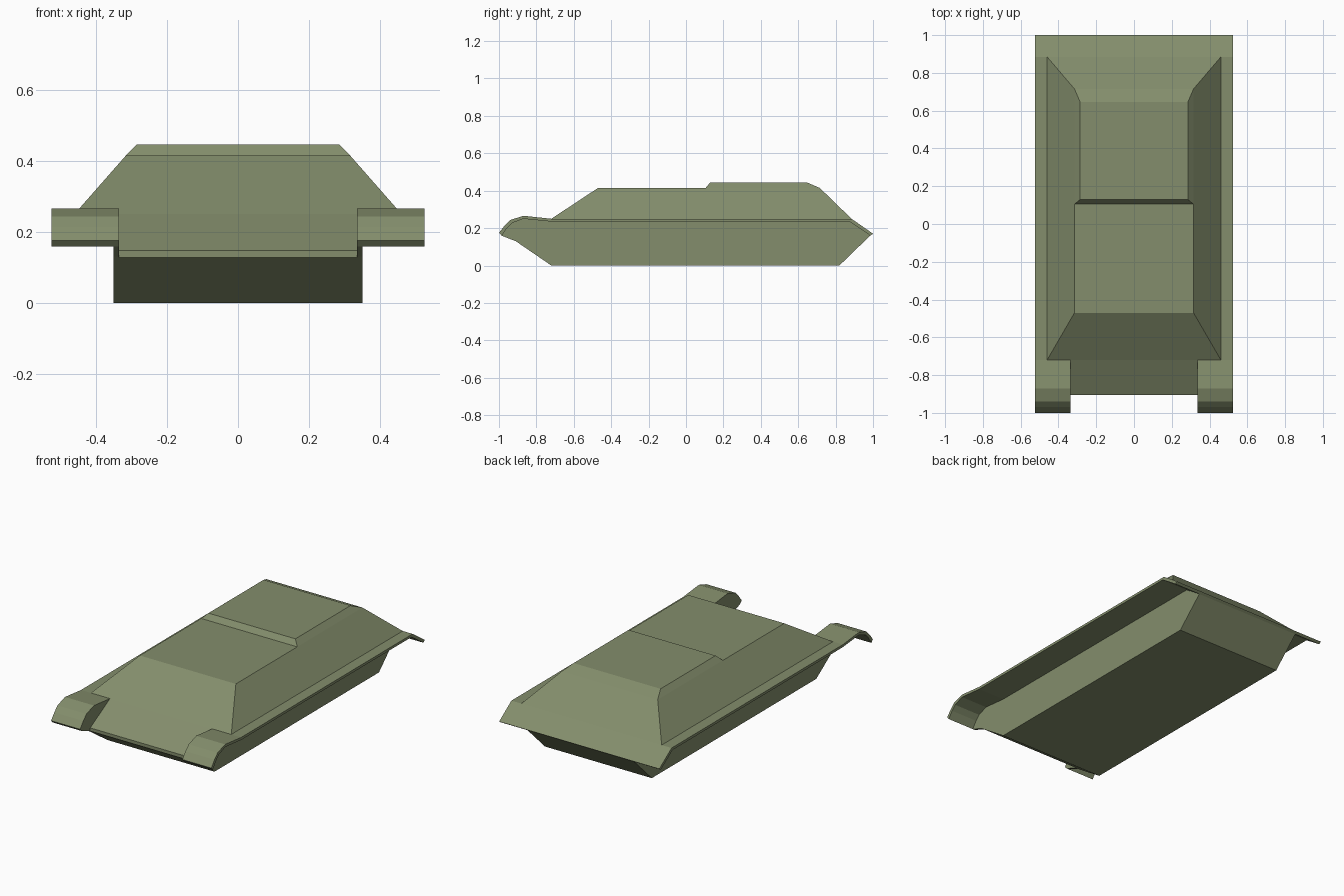
import bpy
import bmesh

cube = bpy.data.objects.get("Cube")
if cube:
    bpy.data.objects.remove(cube, do_unlink=True)

OLIVE = (0.23, 0.27, 0.15, 1.0)
paint = bpy.data.materials.new("olive_green")
paint.use_nodes = True
paint.diffuse_color = OLIVE
paint.node_tree.nodes["Principled BSDF"].inputs["Base Color"].default_value = OLIVE


def make_object(name, bm):
    bmesh.ops.recalc_face_normals(bm, faces=bm.faces)
    mesh = bpy.data.meshes.new(name)
    bm.to_mesh(mesh)
    bm.free()
    mesh.materials.append(paint)
    obj = bpy.data.objects.new(name, mesh)
    bpy.context.collection.objects.link(obj)
    return obj


def bridge(name, ring_a, ring_b):
    """Closed solid between two matching rings of points."""
    bm = bmesh.new()
    a = [bm.verts.new(p) for p in ring_a]
    b = [bm.verts.new(p) for p in ring_b]
    bm.faces.new(a)
    bm.faces.new(b)
    for i in range(len(a)):
        j = (i + 1) % len(a)
        bm.faces.new((a[i], a[j], b[j], b[i]))
    return make_object(name, bm)


def extrude_side(name, profile, x0, x1):
    """Side profile of (y, z) points swept across the width."""
    return bridge(name, [(x0, y, z) for y, z in profile],
                  [(x1, y, z) for y, z in profile])


def rectangle(half_width, front, back, z):
    return [(-half_width, front, z), (half_width, front, z),
            (half_width, back, z), (-half_width, back, z)]


INNER, WALL, OUTER = 0.335, 0.35, 0.525

# Central hull with sloped nose and tail
hull = [(-0.72, 0), (0.82, 0), (0.985, 0.16), (1, 0.17), (0.885, 0.25),
        (-0.72, 0.25), (-0.905, 0.147), (-0.905, 0.128)]
extrude_side("hull", hull, -INNER, INNER)

# Track guards: thin plates curling down at the nose and bent at the tail
guard_top = [(-1, 0.175), (-0.97, 0.213), (-0.94, 0.243), (-0.87, 0.266),
             (-0.72, 0.25), (0.885, 0.25), (1, 0.17)]
guard_under = [(-0.985, 0.159), (-0.957, 0.2), (-0.93, 0.227), (-0.87, 0.25),
               (-0.72, 0.235), (0.875, 0.235), (0.985, 0.16)]
guard = guard_top + guard_under[::-1]

# Side walls that close the hull below the guards
wall = guard_under + [(0.82, 0), (-0.72, 0), (-0.91, 0.13)]

for label, side in (("left", 1), ("right", -1)):
    extrude_side(label + "_track_guard", guard, side * INNER, side * OUTER)
    extrude_side(label + "_hull_wall", wall, side * INNER, side * WALL)

# Sloped upper hull and raised rear deck
bridge("upper_hull", rectangle(0.46, -0.72, 0.885, 0.25),
       rectangle(0.315, -0.47, 0.715, 0.415))
bridge("raised_rear_deck", rectangle(0.315, 0.105, 0.715, 0.415),
       rectangle(0.285, 0.13, 0.645, 0.445))
